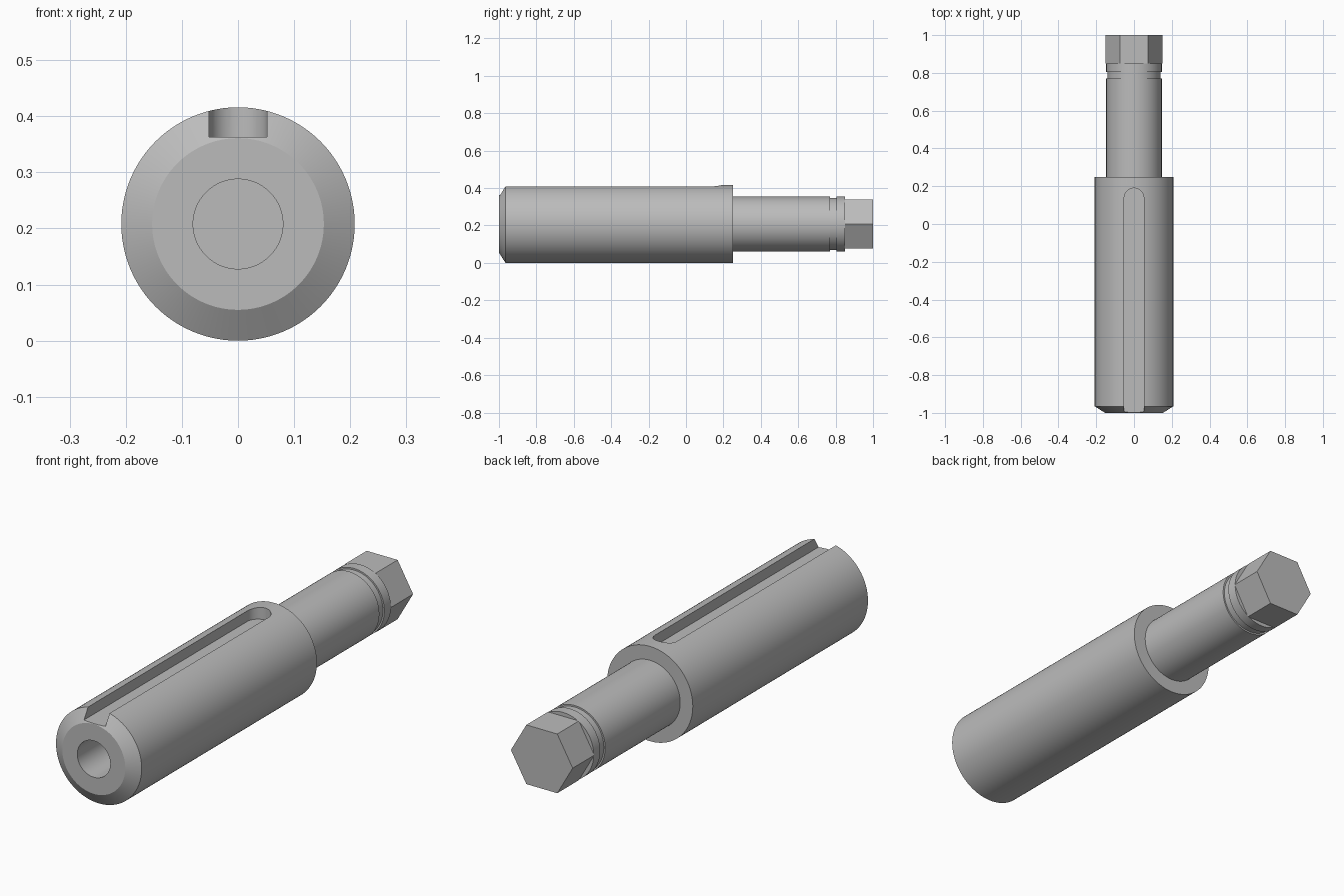
import bpy, bmesh, math
from mathutils import Matrix, Vector

if "Cube" in bpy.data.objects:
    bpy.data.objects.remove(bpy.data.objects["Cube"], do_unlink=True)

AXIS_Z = 0.208

steel = bpy.data.materials.new("grey steel")
steel.use_nodes = True
colour = (0.5, 0.5, 0.5, 1)
steel.diffuse_color = colour
steel.node_tree.nodes["Principled BSDF"].inputs["Base Color"].default_value = colour


def finish(name, bm):
    """Turn a bmesh into a named, coloured object."""
    bmesh.ops.recalc_face_normals(bm, faces=bm.faces)
    mesh = bpy.data.meshes.new(name)
    bm.to_mesh(mesh)
    bm.free()
    mesh.materials.append(steel)
    obj = bpy.data.objects.new(name, mesh)
    bpy.context.collection.objects.link(obj)
    return obj


def lathe(name, profile, steps=96):
    """Spin (radius, y) points about the long axis."""
    bm = bmesh.new()
    verts = [bm.verts.new((r, y, AXIS_Z)) for r, y in profile]
    edges = [bm.edges.new(pair) for pair in zip(verts, verts[1:])]
    bmesh.ops.spin(bm, geom=verts + edges, cent=(0, 0, AXIS_Z), axis=(0, 1, 0),
                   angle=math.tau, steps=steps, use_duplicate=False)
    bmesh.ops.remove_doubles(bm, verts=bm.verts, dist=0.0001)
    return finish(name, bm)


def prism(name, outline, offset):
    """Extrude a flat outline along an offset."""
    bm = bmesh.new()
    face = bm.faces.new([bm.verts.new(p) for p in outline])
    new = bmesh.ops.extrude_face_region(bm, geom=[face])["geom"]
    bmesh.ops.translate(bm, vec=offset,
                        verts=[g for g in new if isinstance(g, bmesh.types.BMVert)])
    return finish(name, bm)


# Stepped shaft: bored and chamfered body, thin neck, ring groove, collar
shaft = lathe("stepped_shaft", [
    (0, -0.6), (0.08, -0.6), (0.08, -1), (0.153, -1), (0.208, -0.965),
    (0.208, 0.25), (0.147, 0.25), (0.147, 0.77), (0.14, 0.77),
    (0.14, 0.805), (0.147, 0.805), (0.147, 0.85), (0, 0.85)])

# Keyway with a rounded inner end
half, floor, centre = 0.052, 0.363, 0.138
arc = [(half * math.cos(a), centre + half * math.sin(a), floor)
       for a in (math.pi * i / 24 for i in range(25))]
cutter = prism("keyway_cutter", arc + [(-half, -1.1, floor), (half, -1.1, floor)],
               (0, 0, 0.2))
cutter.hide_render = True
cut = shaft.modifiers.new("keyway", "BOOLEAN")
cut.operation = "DIFFERENCE"
cut.solver = "EXACT"
cut.object = cutter
bpy.context.view_layer.objects.active = shaft
bpy.ops.object.modifier_apply(modifier=cut.name)
bpy.data.objects.remove(cutter, do_unlink=True)

# Hexagonal drive end, flats up and down
hexagon = [(0.15 * math.cos(i * math.pi / 3), 0.85,
            AXIS_Z + 0.15 * math.sin(i * math.pi / 3)) for i in range(6)]
prism("hex_drive", hexagon, (0, 0.15, 0))

# Smooth round walls, keep edges crisp
bpy.ops.object.select_all(action="DESELECT")
shaft.select_set(True)
bpy.context.view_layer.objects.active = shaft
bpy.ops.object.shade_smooth_by_angle(angle=math.radians(25))
